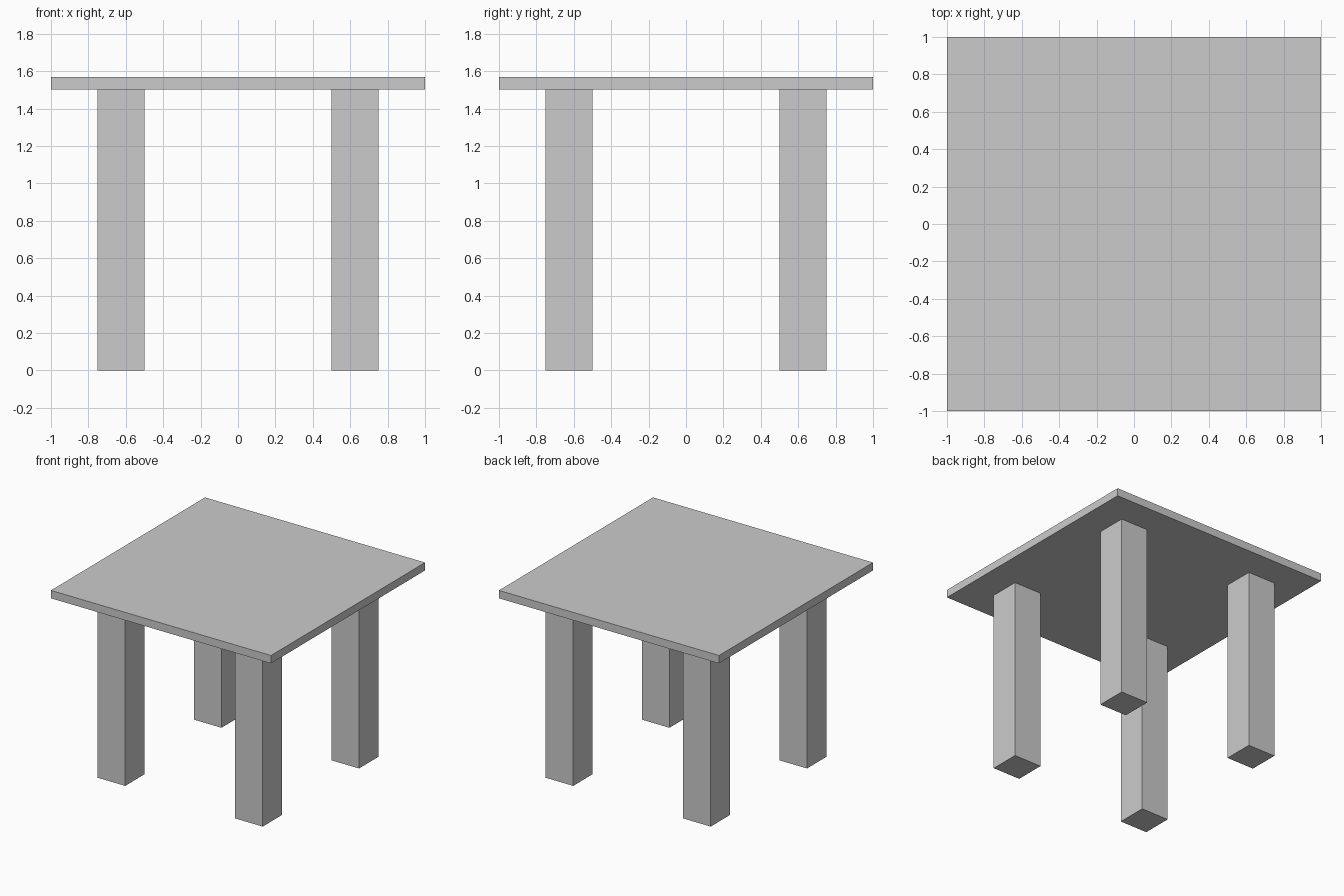
import bpy

if "Cube" in bpy.data.objects:
    bpy.data.objects.remove(bpy.data.objects["Cube"])

LEG_H = 1.503    # leg height / underside of the top
TOP_Z = 1.568    # upper surface
LEG_W = 0.25
LEG_POS = 0.625  # leg centre offset


def box(name, centre, size):
    bpy.ops.mesh.primitive_cube_add(size=1, location=centre)
    obj = bpy.context.object
    obj.name = name
    obj.scale = size
    bpy.ops.object.transform_apply(location=False, rotation=False, scale=True)
    return obj


# Square table top
box("table_top", (0, 0, (LEG_H + TOP_Z) / 2), (2, 2, TOP_Z - LEG_H))

# Four square legs
for y_name, sy in (("front", -1), ("back", 1)):
    for x_name, sx in (("left", -1), ("right", 1)):
        box(f"{y_name}_{x_name}_leg",
            (sx * LEG_POS, sy * LEG_POS, LEG_H / 2),
            (LEG_W, LEG_W, LEG_H))
